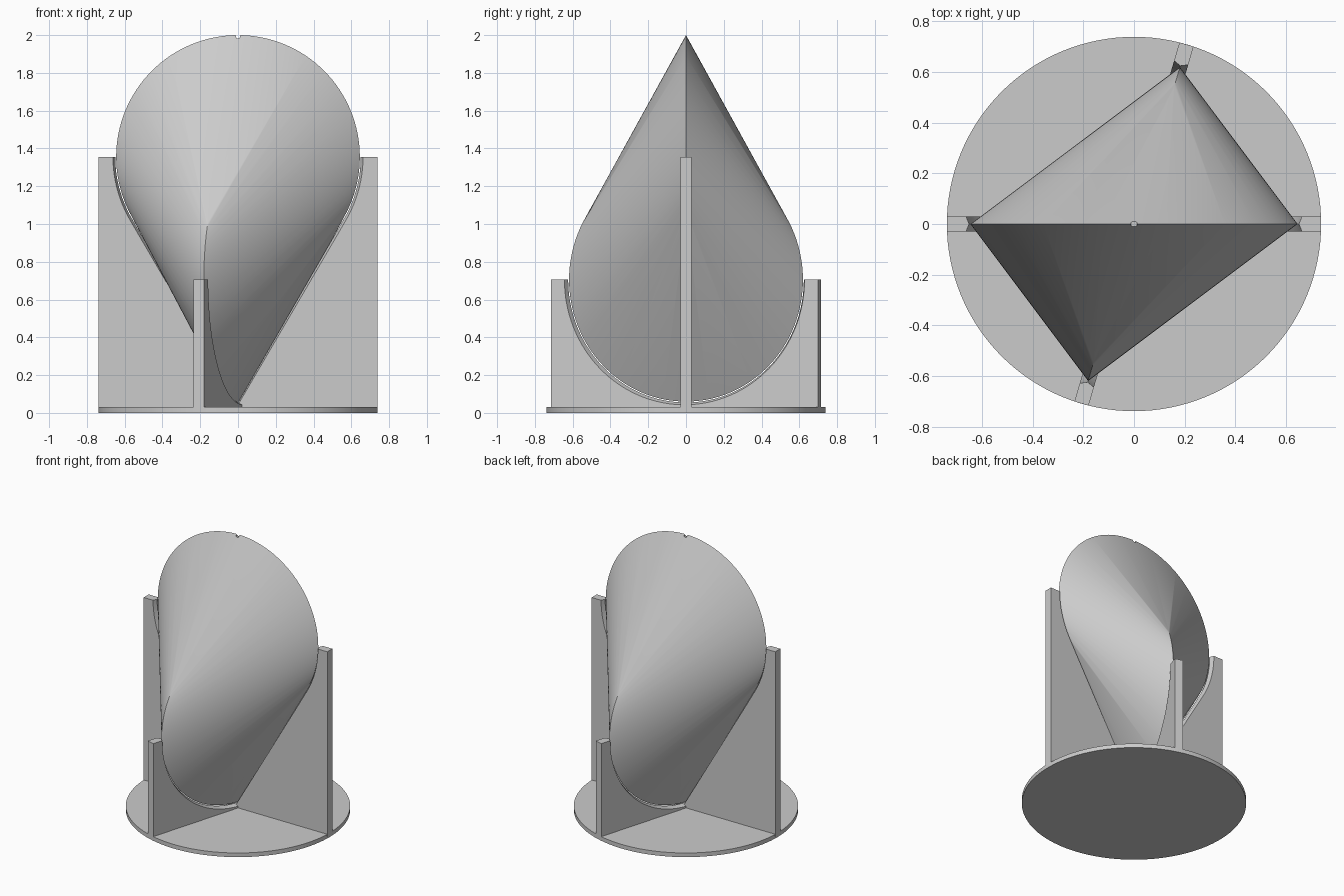
import bpy, bmesh, math
from mathutils import Matrix, Vector

if "Cube" in bpy.data.objects:
    bpy.data.objects.remove(bpy.data.objects["Cube"])

R = 0.645                 # radius of both rims
Z_HIGH, Z_LOW = 1.355, 0.705
TWIST = math.radians(73.7)
BASE_R, BASE_T = 0.738, 0.03
HALF_T = 0.029            # half the wall thickness
SEG = 128

grey = bpy.data.materials.new("light_grey")
grey.use_nodes = True
grey.diffuse_color = (0.6, 0.6, 0.6, 1)
grey.node_tree.nodes["Principled BSDF"].inputs["Base Color"].default_value = grey.diffuse_color


def make(name, bm):
    bmesh.ops.recalc_face_normals(bm, faces=bm.faces)
    mesh = bpy.data.meshes.new(name)
    bm.to_mesh(mesh)
    bm.free()
    mesh.materials.append(grey)
    obj = bpy.data.objects.new(name, mesh)
    bpy.context.collection.objects.link(obj)
    return obj


def hull(name, points):
    bm = bmesh.new()
    for p in points:
        bm.verts.new(p)
    bmesh.ops.convex_hull(bm, input=bm.verts[:])
    bmesh.ops.delete(bm, geom=[v for v in bm.verts if not v.link_faces], context='VERTS')
    return make(name, bm)


def ring(radius, z, angle=0.0, offset=0.0):
    """Upright circle in the plane turned by angle about z."""
    turn = Matrix.Rotation(angle, 3, 'Z')
    steps = [math.tau * i / SEG for i in range(SEG)]
    return [turn @ Vector((radius * math.cos(a), offset, z + radius * math.sin(a))) for a in steps]


def cylinder(name, radius, z0, z1, seg):
    bm = bmesh.new()
    bmesh.ops.create_cone(bm, cap_ends=True, segments=seg, radius1=radius, radius2=radius,
                          depth=z1 - z0, matrix=Matrix.Translation((0, 0, (z0 + z1) / 2)))
    return make(name, bm)


def cut(obj, cutters):
    for c in cutters:
        c.hide_render = True
        mod = obj.modifiers.new("cut", 'BOOLEAN')
        mod.operation, mod.solver, mod.object = 'DIFFERENCE', 'EXACT', c
    bpy.context.view_layer.update()
    graph = bpy.context.evaluated_depsgraph_get()
    mesh = bpy.data.meshes.new_from_object(obj.evaluated_get(graph))
    obj.modifiers.clear()
    obj.data = mesh
    for c in cutters:
        bpy.data.objects.remove(c)


def smooth(obj, degrees):
    bpy.ops.object.select_all(action='DESELECT')
    obj.select_set(True)
    bpy.context.view_layer.objects.active = obj
    bpy.ops.object.shade_smooth_by_angle(angle=math.radians(degrees))


def cradle_wall(name, angle, z_center, tip_z, tip_sign):
    """Wall up to the rim's centre height, with a slightly ridged seat for the solid."""
    length = math.sqrt(BASE_R ** 2 - HALF_T ** 2)
    turn = Matrix.Rotation(angle, 3, 'Z')
    bm = bmesh.new()
    bmesh.ops.create_cube(bm, size=1)
    for v in bm.verts:
        v.co = turn @ Vector((v.co.x * 2 * length, v.co.y * 2 * HALF_T,
                              BASE_T / 2 if v.co.z < 0 else z_center))
    wall = make(name, bm)
    cutters = []
    for side in (-1, 1):
        points = []
        for offset, gap in ((-0.002, 0.004), (HALF_T + 0.002, 0.018)):
            points += ring(R + gap, z_center, angle, side * offset)
            points.append(turn @ Vector((0, side * offset, tip_z + tip_sign * gap)))
        cutters.append(hull("seat_cutter", points))
    cut(wall, cutters)
    smooth(wall, 20)


# Base disc
smooth(cylinder("base_disc", BASE_R, 0, BASE_T, SEG), 30)

# Rolling solid: hull of two upright rims, with a pin hole at its top
solid = hull("rolling_solid", ring(R, Z_HIGH) + ring(R, Z_LOW, TWIST))
cut(solid, [cylinder("pin_cutter", 0.012, 1.982, 2.1, 16)])
smooth(solid, 30)

# Cradle walls
cradle_wall("tall_cradle_wall", 0.0, Z_HIGH, Z_LOW - R, -1)
cradle_wall("low_cradle_wall", TWIST, Z_LOW, Z_HIGH + R, 1)
